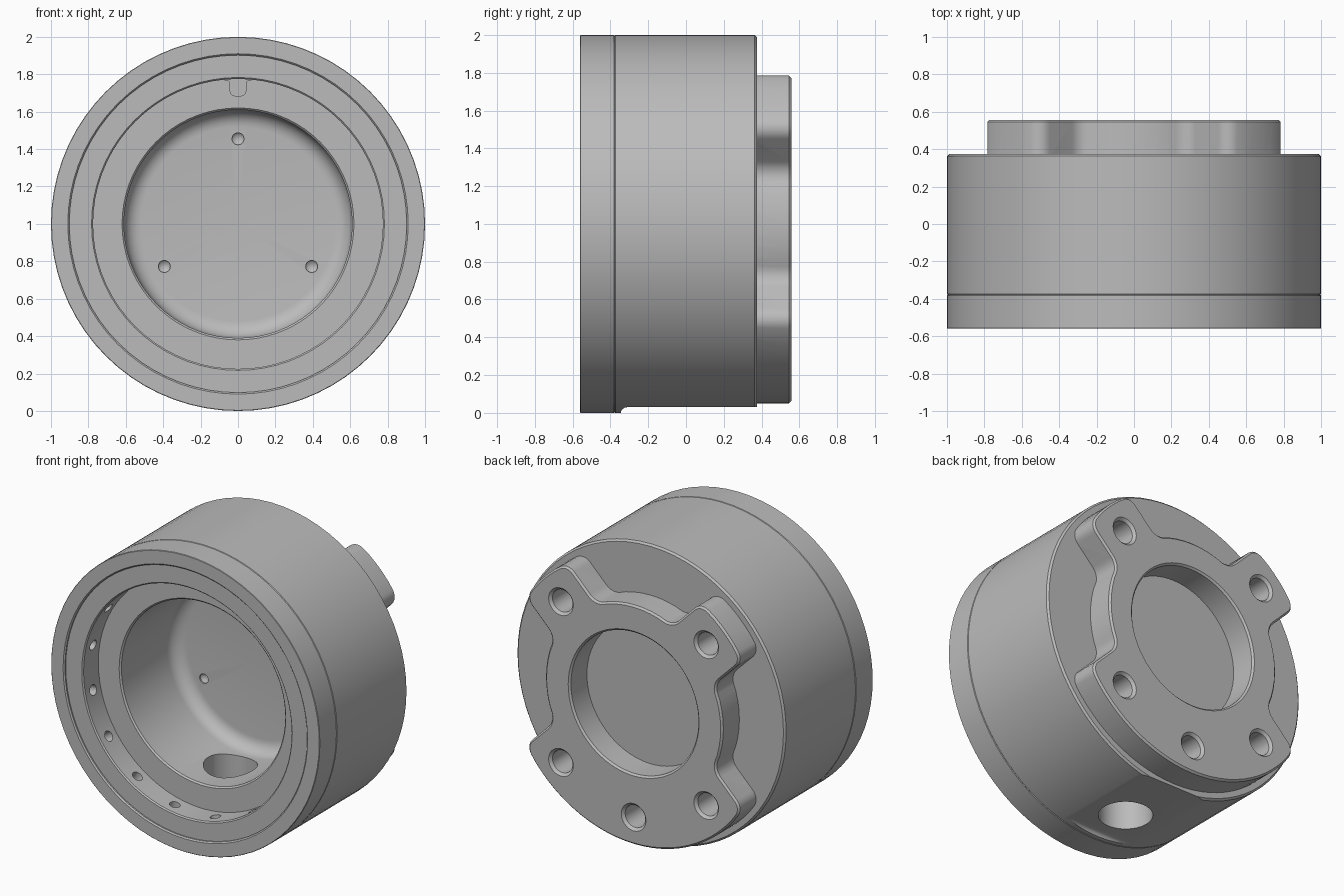
import bpy, bmesh, math
from mathutils import Matrix, Vector

if "Cube" in bpy.data.objects:
    bpy.data.objects.remove(bpy.data.objects["Cube"])

MID = 1.0  # height of the housing axis, which runs along y

metal = bpy.data.materials.new("plain_grey")
metal.diffuse_color = (0.5, 0.5, 0.5, 1)
metal.use_nodes = True
metal.node_tree.nodes["Principled BSDF"].inputs["Base Color"].default_value = metal.diffuse_color


def finish(bm, name, matrix=None):
    bmesh.ops.remove_doubles(bm, verts=bm.verts, dist=1e-5)
    bmesh.ops.recalc_face_normals(bm, faces=bm.faces)
    bm.transform(matrix or Matrix.Translation((0, 0, MID)))
    me = bpy.data.meshes.new(name)
    bm.to_mesh(me)
    bm.free()
    me.materials.append(metal)
    ob = bpy.data.objects.new(name, me)
    bpy.context.collection.objects.link(ob)
    return ob


def lathe(name, profile, seg=72, matrix=None):
    """Revolve a closed (radius, y) profile about the y axis."""
    bm = bmesh.new()
    vs = [bm.verts.new((r, y, 0)) for r, y in profile]
    es = [bm.edges.new((vs[i - 1], vs[i])) for i in range(len(vs))
          if profile[i][0] + profile[i - 1][0] > 0]
    bmesh.ops.spin(bm, geom=vs + es, cent=(0, 0, 0), axis=(0, 1, 0),
                   angle=math.tau, steps=seg, use_duplicate=False)
    return finish(bm, name, matrix)


def rod(name, r, a, b, seg=24, matrix=None):
    return lathe(name, [(0, a), (r, a), (r, b), (0, b)], seg, matrix)


def radial(deg, y):
    """Turn local y to point outward from the axis at an angle."""
    a = math.radians(deg)
    turn = Vector((0, 1, 0)).rotation_difference(Vector((math.cos(a), 0, math.sin(a))))
    return Matrix.Translation((0, y, MID)) @ turn.to_matrix().to_4x4()


def combine(ob, other, op="DIFFERENCE"):
    mod = ob.modifiers.new("cut", "BOOLEAN")
    mod.operation, mod.solver, mod.object = op, "EXACT", other
    bpy.context.view_layer.objects.active = ob
    bpy.ops.object.modifier_apply(modifier=mod.name)
    bpy.data.objects.remove(other)


def prism(name, pts, axis, depth, bevel=0):
    """Extrude a polygon of 3D points along an axis, optionally bevelling the end."""
    bm = bmesh.new()
    face = bm.faces.new([bm.verts.new(p) for p in pts])
    geo = bmesh.ops.extrude_face_region(bm, geom=[face], use_keep_orig=True)["geom"]
    bmesh.ops.translate(bm, vec=Vector(axis) * depth,
                        verts=[g for g in geo if isinstance(g, bmesh.types.BMVert)])
    if bevel:
        cap = [g for g in geo if isinstance(g, bmesh.types.BMFace)][0]
        bmesh.ops.recalc_face_normals(bm, faces=bm.faces)
        bmesh.ops.bevel(bm, geom=list(cap.edges), offset=bevel, segments=1,
                        affect="EDGES", profile=0.5)
    return finish(bm, name)


def round_corners(path, steps=6):
    """path holds (x, z, radius); replace each cornered point by an arc."""
    out = []
    for i, (x, z, r) in enumerate(path):
        p = Vector((x, z))
        if not r:
            out.append(p)
            continue
        u = (Vector(path[i - 1][:2]) - p).normalized()
        v = (Vector(path[(i + 1) % len(path)][:2]) - p).normalized()
        half = u.angle(v) / 2
        c = p + (u + v).normalized() * r / math.sin(half)
        t = r / math.tan(half)
        a, b = p + u * t - c, p + v * t - c
        full = a.angle(b)
        for k in range(steps + 1):
            f = k / steps
            out.append(c + (a * math.sin((1 - f) * full) + b * math.sin(f * full)) / math.sin(full))
    return out


# main body: deep cup with a filleted floor and chamfered back rim
SEAM, BACK, FLOOR, BORE, F = -0.378, 0.375, 0.2, 0.61, 0.09
cup = [(BORE + 0.01, SEAM), (0.996, SEAM), (1, SEAM + 0.004), (1, BACK - 0.012), (0.988, BACK),
       (0, BACK), (0, FLOOR)]
cup += [(BORE - F + F * math.sin(k * math.pi / 12), FLOOR - F + F * math.cos(k * math.pi / 12))
        for k in range(7)]
cup += [(BORE, SEAM + 0.01)]
body = lathe("housing_body", cup)

# back mounting flange: four lobes, filled to the full radius along the bottom
R_OUT, R_IN, W = 0.95, 0.66, 0.22
A_OUT = math.degrees(math.asin(W / R_OUT))
A_IN = math.degrees(math.asin(W / R_IN))


def polar(r, deg, fillet=0):
    a = math.radians(deg)
    return (r * math.cos(a), r * math.sin(a), fillet)


def arc(r, a, b, n):
    return [polar(r, a + (b - a) * k / n) for k in range(n + 1)]


path = []
for lobe in (45, 135):
    path += [polar(R_IN, lobe - A_IN, 0.1), polar(R_OUT, lobe - A_OUT, 0.08)]
    path += arc(R_OUT, lobe - 6, lobe + 6, 3)
    path += [polar(R_OUT, lobe + A_OUT, 0.08), polar(R_IN, lobe + A_IN, 0.1)]
    path += arc(R_IN, lobe + A_IN + 9, lobe + 90 - A_IN - 9, 6)
path += [polar(R_IN, 225 - A_IN, 0.1), polar(R_OUT, 225 - A_OUT, 0.08)]
path += arc(R_OUT, 219, 321, 24)
path += [polar(R_OUT, 315 + A_OUT, 0.08), polar(R_IN, 315 + A_IN, 0.1)]
path += arc(R_IN, 315 + A_IN + 9, 405 - A_IN - 9, 6)
TOP = 0.557
flange = prism("flange", [(p.x, 0.34, p.y) for p in round_corners(path)],
               (0, 1, 0), TOP - 0.34, 0.012)
combine(body, flange, "UNION")

# round recess in the flange
combine(body, lathe("recess", [(0, BACK), (0.475, BACK), (0.475, TOP - 0.012),
                               (0.5, TOP + 0.013), (0, TOP + 0.013)]))

# five countersunk mounting holes
for deg in (45, 135, 225, 270, 315):
    x, z, _ = polar(0.765, deg)
    combine(body, lathe("bolt_hole", [(0, 0.3), (0.075, 0.3), (0.075, TOP - 0.017),
                                      (0.105, TOP + 0.013), (0, TOP + 0.013)], 28,
                        Matrix.Translation((x, 0, MID + z))))

# three small dimples in the cup floor
for deg in (90, 210, 330):
    x, z, _ = polar(0.455, deg)
    combine(body, lathe("dimple", [(0, FLOOR - 0.03), (0.032, FLOOR - 0.03),
                                   (0.032, FLOOR + 0.01), (0, FLOOR + 0.04)], 20,
                        Matrix.Translation((x, 0, MID + z))))

# flat along the underside with a curved run-out
flat = [(0.6, -1.2), (-0.345, -1.2), (-0.345, -1.0)]
flat += [(-0.31 - 0.035 * math.cos(k * math.pi / 8), -1.0 + 0.03 * math.sin(k * math.pi / 8))
         for k in range(1, 5)]
flat += [(0.6, -0.97)]
combine(body, prism("flat", [(-0.6, y, z) for y, z in flat], (1, 0, 0), 1.2))

# drain hole through the bottom wall
combine(body, rod("drain", 0.166, 0.45, 1.2, 40, radial(270, -0.08)))

# locating slot in the inner shoulder
slot = round_corners([(-0.08, 0.79, 0), (-0.08, 0.772, 0), (-0.042, 0.765, 0.02),
                      (-0.042, 0.685, 0.025), (0.042, 0.685, 0.025), (0.042, 0.765, 0.02),
                      (0.08, 0.772, 0), (0.08, 0.79, 0)], 4)
combine(body, prism("slot", [(p.x, SEAM - 0.1, p.y) for p in slot], (0, 1, 0), 0.17))

# front ring with a shallow stepped face
ring = lathe("front_ring", [(0.775, SEAM), (0.996, SEAM), (1, SEAM - 0.004), (1, -0.557),
                            (0.997, -0.56), (0.91, -0.56), (0.902, -0.552), (0.902, -0.543),
                            (0.783, -0.543), (0.775, -0.535)])

# sixteen small holes around the inside of the ring
for k in range(16):
    combine(ring, rod("side_hole", 0.034, 0.7, 0.87, 16, radial(11.25 + 22.5 * k, -0.455)))

for ob in (body, ring):
    bpy.ops.object.select_all(action="DESELECT")
    ob.select_set(True)
    bpy.context.view_layer.objects.active = ob
    bpy.ops.object.shade_smooth_by_angle(angle=math.radians(30))
